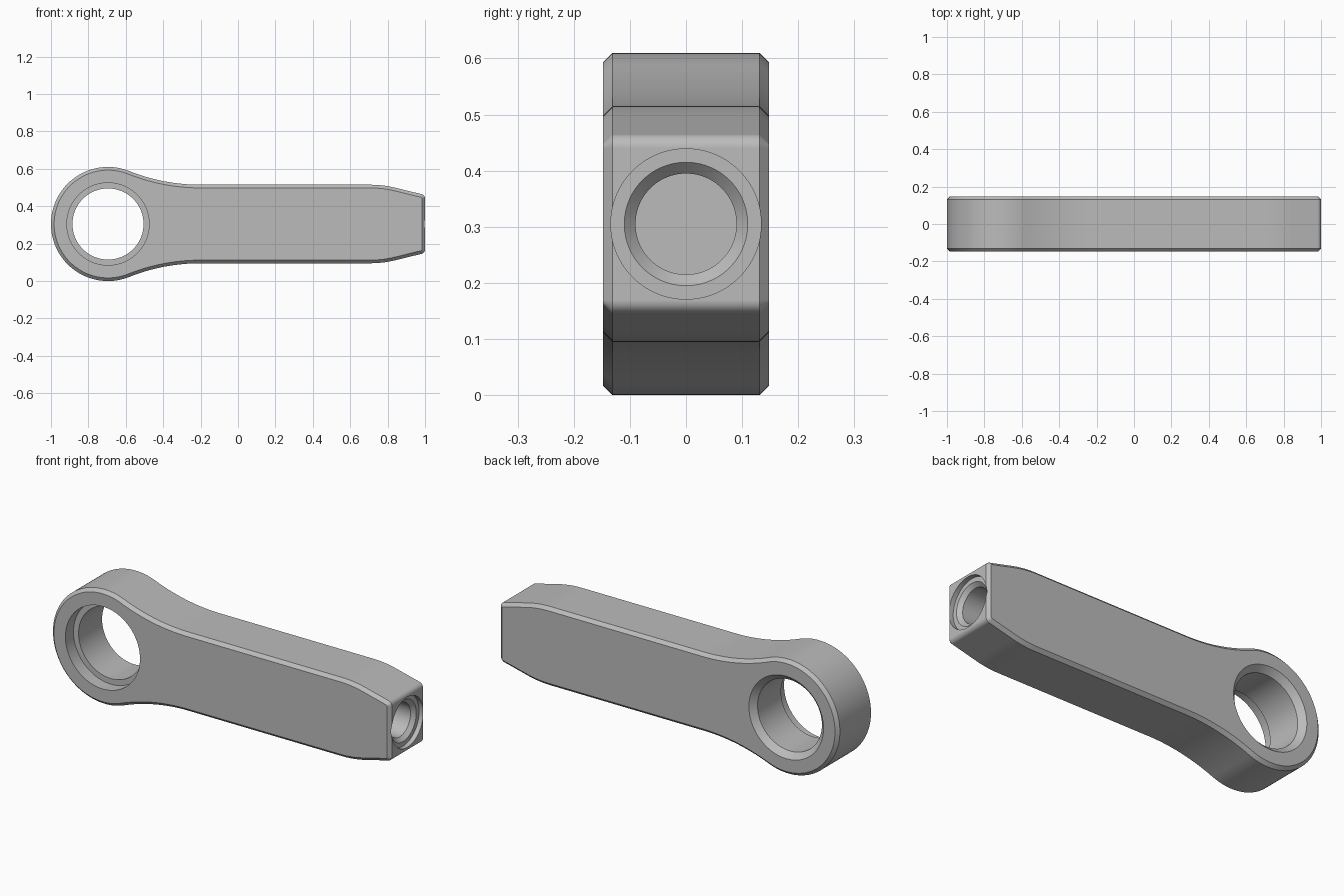
import bpy, bmesh, math
from mathutils import Vector

cube = bpy.data.objects.get("Cube")
if cube:
    bpy.data.objects.remove(cube, do_unlink=True)

MID_Z, HALF_Y, CHAMFER = 0.305, 0.148, 0.017
EYE_X, EYE_R = -0.695, 0.305
SHANK_H, NECK_X, NECK_R = 0.21, -0.2, 1.032

steel = bpy.data.materials.new("machined grey")
steel.use_nodes = True
GREY = (0.5, 0.5, 0.5, 1)
steel.diffuse_color = GREY
steel.node_tree.nodes["Principled BSDF"].inputs["Base Color"].default_value = GREY


def arc(cx, cz, r, a0, a1, n):
    return [Vector((cx + r * math.cos(a0 + (a1 - a0) * i / n),
                    cz + r * math.sin(a0 + (a1 - a0) * i / n))) for i in range(n + 1)]


def fillet(prev, corner, nxt, r, n):
    """Round a convex corner of the outline, travelling clockwise."""
    u, v = (prev - corner).normalized(), (nxt - corner).normalized()
    half = u.angle(v) / 2
    c = corner + (u + v).normalized() * r / math.sin(half)
    p, q = corner + u * r / math.tan(half) - c, corner + v * r / math.tan(half) - c
    return arc(c.x, c.y, r, math.atan2(p.y, p.x), math.atan2(q.y, q.x), n)


def new_object(name, bm):
    bmesh.ops.recalc_face_normals(bm, faces=bm.faces)
    mesh = bpy.data.meshes.new(name)
    bm.to_mesh(mesh)
    bm.free()
    mesh.materials.append(steel)
    obj = bpy.data.objects.new(name, mesh)
    bpy.context.collection.objects.link(obj)
    return obj


def turned_cutter(name, profile, place, sides=96):
    """Solid of revolution from (radius, position) pairs."""
    bm = bmesh.new()
    rings = []
    for r, t in profile:
        rings.append([bm.verts.new(place(r * math.cos(a), r * math.sin(a), t))
                      for a in (2 * math.pi * i / sides for i in range(sides))])
    for a, b in zip(rings, rings[1:]):
        for i in range(sides):
            j = (i + 1) % sides
            bm.faces.new((a[i], a[j], b[j], b[i]))
    bm.faces.new(rings[0])
    bm.faces.new(rings[-1])
    obj = new_object(name, bm)
    obj.hide_render = True
    return obj


# Upper outline: eye, concave neck, straight shank, tapered tip
join = math.atan2(SHANK_H + NECK_R, NECK_X - EYE_X)
upper = arc(EYE_X, 0, EYE_R, math.pi, join, 56)
upper += arc(NECK_X, SHANK_H + NECK_R, NECK_R, join + math.pi, 1.5 * math.pi, 20)[1:]
shoulder, tip = Vector((0.775, SHANK_H)), Vector((1.0, 0.155))
upper += fillet(upper[-1], shoulder, tip, 0.57, 8)
upper += fillet(shoulder, tip, Vector((1.0, 0)), 0.025, 8)
outline = upper + [Vector((p.x, -p.y)) for p in reversed(upper[1:])]

# Body: extruded outline with chamfered front and back rims
bm = bmesh.new()
front = [bm.verts.new((p.x, -HALF_Y, p.y + MID_Z)) for p in outline]
back = [bm.verts.new((p.x, HALF_Y, p.y + MID_Z)) for p in outline]
caps = [bm.faces.new(front), bm.faces.new(back)]
for i in range(len(front)):
    j = (i + 1) % len(front)
    bm.faces.new((front[i], front[j], back[j], back[i]))
bmesh.ops.recalc_face_normals(bm, faces=bm.faces)
rims = [e for f in caps for e in f.edges]
bmesh.ops.bevel(bm, geom=rims, offset=CHAMFER, segments=1, affect='EDGES', clamp_overlap=False)
body = new_object("rod_end_body", bm)

# Eye bore: counterbored at the front, countersunk at the back
eye = turned_cutter("eye_bore_cutter",
                    [(0.22, -0.25), (0.22, -0.08), (0.19, -0.08), (0.19, 0.118), (0.27, 0.198)],
                    lambda a, b, t: (EYE_X + a, t, MID_Z + b))
# Blind hole in the tip with a shallow spot face and a countersink
socket = turned_cutter("tip_hole_cutter",
                       [(0.134, 1.1), (0.134, 0.975), (0.11, 0.975), (0.09, 0.955), (0.09, 0.4)],
                       lambda a, b, t: (t, a, MID_Z + b))

bpy.context.view_layer.objects.active = body
for cutter in (eye, socket):
    mod = body.modifiers.new("cut", 'BOOLEAN')
    mod.operation, mod.solver, mod.object = 'DIFFERENCE', 'EXACT', cutter
    bpy.ops.object.modifier_apply(modifier=mod.name)
    bpy.data.objects.remove(cutter, do_unlink=True)

# Smooth the curved walls, keep chamfers crisp
bpy.ops.object.select_all(action='DESELECT')
body.select_set(True)
bpy.ops.object.shade_smooth_by_angle(angle=math.radians(30))
weighted = body.modifiers.new("even shading", 'WEIGHTED_NORMAL')
weighted.keep_sharp = True
